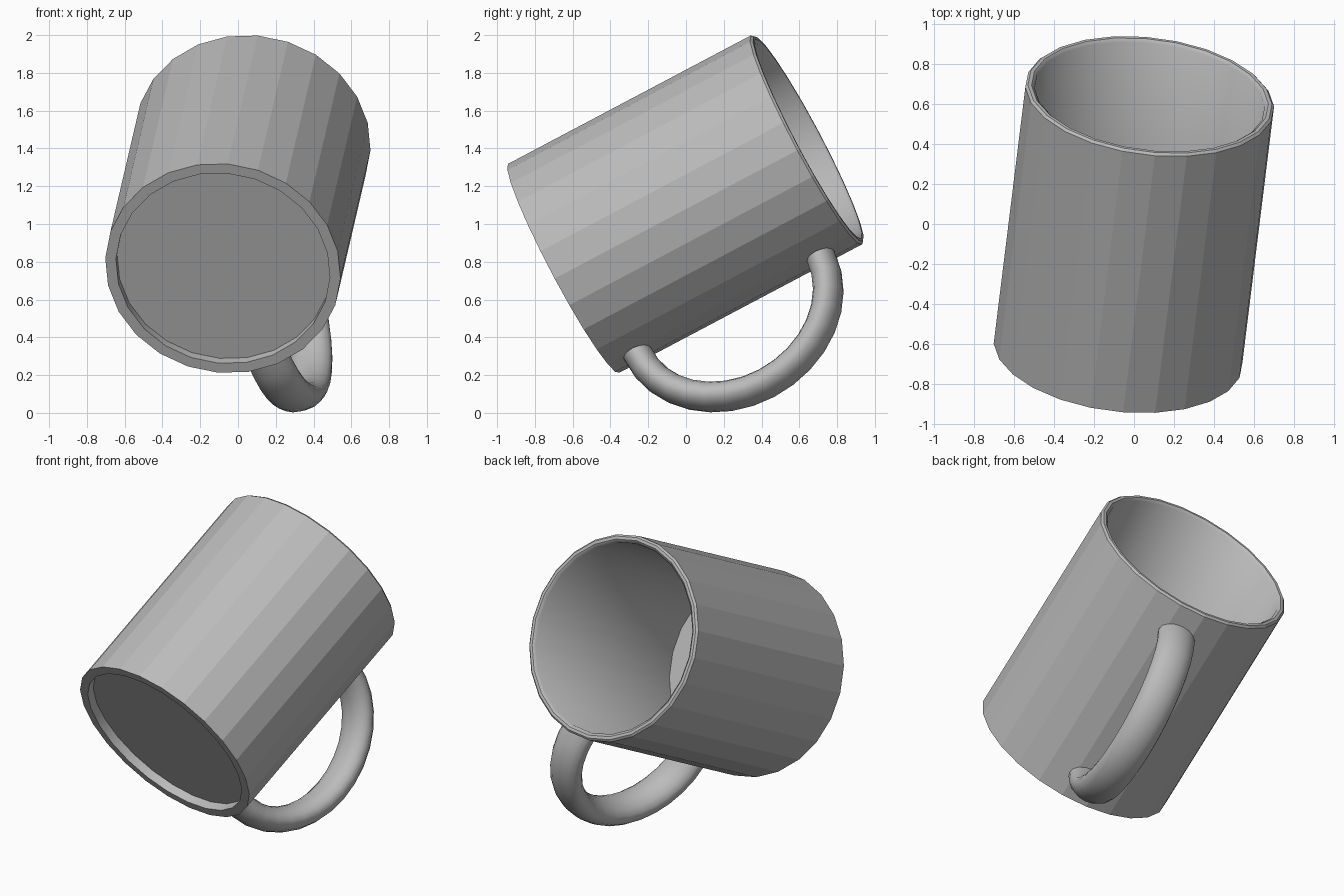
import bpy, bmesh, math
from mathutils import Matrix, Vector

cube = bpy.data.objects.get("Cube")
if cube:
    bpy.data.objects.remove(cube, do_unlink=True)

# Single ceramic colour
grey = bpy.data.materials.new("ceramic_grey")
grey.use_nodes = True
colour = (0.5, 0.5, 0.5, 1)
grey.diffuse_color = colour
grey.node_tree.nodes["Principled BSDF"].inputs["Base Color"].default_value = colour

# Tilted frame: local z is the mug axis, local x points to the handle
axis = Vector((0.1085, 0.8786, 0.4647)).normalized()
out = Vector((0.343, 0.406, -0.848))
out = (out - axis * out.dot(axis)).normalized()
side = axis.cross(out)
tilt = Matrix((out, side, axis)).transposed().to_4x4()
tilt.translation = (0, 0, 1.108)

SIDES = 24
RADIUS = 0.627
HALF = 0.737


def finish(bm, name):
    bmesh.ops.recalc_face_normals(bm, faces=bm.faces)
    mesh = bpy.data.meshes.new(name)
    bm.to_mesh(mesh)
    bm.free()
    mesh.materials.append(grey)
    obj = bpy.data.objects.new(name, mesh)
    bpy.context.collection.objects.link(obj)
    obj.matrix_world = tilt
    return obj


def bridge(bm, rings):
    """Join neighbouring rings with quads and cap both ends."""
    for low, high in zip(rings, rings[1:]):
        n = len(low)
        for i in range(n):
            j = (i + 1) % n
            bm.faces.new((low[i], low[j], high[j], high[i]))
    bm.faces.new(rings[0])
    bm.faces.new(rings[-1])


# Mug body: recessed foot, straight wall, rounded lip, hollow inside
profile = [(0.57, -HALF + 0.055), (0.57, -HALF), (RADIUS, -HALF),
           (RADIUS, HALF - 0.012), (0.615, HALF), (0.597, HALF),
           (0.58, HALF - 0.015), (0.58, -0.62)]
bm = bmesh.new()
rings = []
for r, z in profile:
    angles = [2 * math.pi * (i + 0.5) / SIDES for i in range(SIDES)]
    rings.append([bm.verts.new((r * math.cos(a), r * math.sin(a), z)) for a in angles])
bridge(bm, rings)
body = finish(bm, "mug_body")
# Smooth the inside wall and lip, keep the outer wall faceted
for face in body.data.polygons:
    c = face.center
    radial = Vector((c.x, c.y, 0))
    face.use_smooth = face.normal.dot(radial) < -0.1

# Handle: oval section swept along a half ellipse, ends buried in the wall
STEPS, SECTION = 16, 16
bm = bmesh.new()
rings = []
for k in range(STEPS + 1):
    a = math.pi * k / STEPS
    centre = Vector((0.622 + 0.486 * math.sin(a), 0, -0.026 - 0.552 * math.cos(a)))
    tangent = Vector((0.486 * math.cos(a), 0, 0.552 * math.sin(a))).normalized()
    across = Vector((0, 1, 0))
    normal = tangent.cross(across)
    ring = []
    for i in range(SECTION):
        b = 2 * math.pi * i / SECTION
        ring.append(bm.verts.new(centre + across * 0.118 * math.cos(b) + normal * 0.078 * math.sin(b)))
    rings.append(ring)
bridge(bm, rings)
handle = finish(bm, "handle")
for face in handle.data.polygons:
    face.use_smooth = len(face.vertices) == 4
